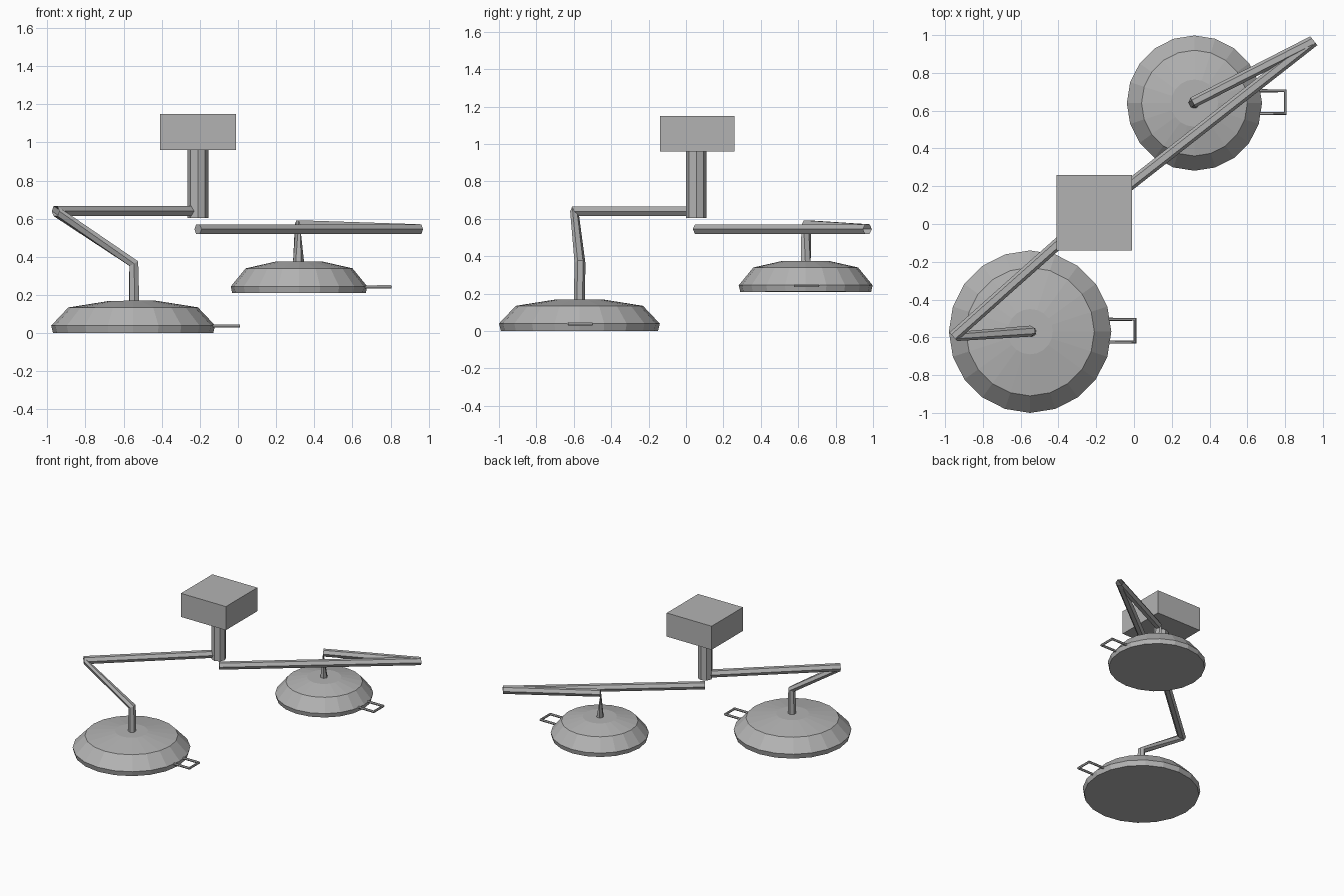
import bpy
import bmesh
from math import cos, sin, tau
from mathutils import Vector

if "Cube" in bpy.data.objects:
    bpy.data.objects.remove(bpy.data.objects["Cube"], do_unlink=True)

GREY = (0.45, 0.45, 0.45, 1)
grey = bpy.data.materials.new("light grey metal")
grey.use_nodes = True
grey.diffuse_color = GREY
grey.node_tree.nodes["Principled BSDF"].inputs["Base Color"].default_value = GREY

Z = Vector((0, 0, 1))
UP = Vector((-0.001, 0, 1))  # nearly vertical, so a side direction exists


def finish(name, bm):
    bmesh.ops.recalc_face_normals(bm, faces=bm.faces)
    mesh = bpy.data.meshes.new(name)
    bm.to_mesh(mesh)
    bm.free()
    mesh.materials.append(grey)
    obj = bpy.data.objects.new(name, mesh)
    bpy.context.collection.objects.link(obj)
    return obj


def loft(name, stations, sides=6):
    """Skin a closed, capped tube through (centre, normal, radius) rings."""
    bm = bmesh.new()
    rings = []
    for centre, normal, radius in stations:
        n = Vector(normal).normalized()
        s = Z.cross(n).normalized()
        u = n.cross(s)
        rings.append([bm.verts.new(Vector(centre) + radius * (s * cos(tau * i / sides) + u * sin(tau * i / sides)))
                      for i in range(sides)])
    for a, b in zip(rings, rings[1:]):
        for i in range(sides):
            j = (i + 1) % sides
            bm.faces.new((a[i], a[j], b[j], b[i]))
    bm.faces.new(rings[0])
    bm.faces.new(rings[-1])
    return finish(name, bm)


def lamp_head(name, x, y, z, profile):
    loft(name, [((x, y, z + h), UP, r) for r, h in profile], 20)


def handle(name, x, y, z):
    """U-shaped grip sticking out towards +x."""
    end, half = x + 0.14, 0.06
    loft(name, [((x, y + half, z), (1, 0, 0), 0.009),
                ((end, y + half, z), (1, -1, 0), 0.01),
                ((end, y - half, z), (-1, -1, 0), 0.01),
                ((x, y - half, z), (-1, 0, 0), 0.009)])


def arm(name, start, elbow, wrist, wrist_normal, foot):
    """Long boom that folds back at the elbow and drops to the lamp."""
    start, elbow, wrist = Vector(start), Vector(elbow), Vector(wrist)
    along = elbow - start
    back = elbow - wrist
    loft(name, [(start, along, 0.03), (elbow, along, 0.03),
                (wrist, wrist_normal, 0.029),
                (foot, (back.x * 0.01, back.y * 0.01, 1), 0.03)])


# Ceiling housing and column
bm = bmesh.new()
bmesh.ops.create_cube(bm, size=1)
for v in bm.verts:
    v.co = Vector((-0.21 + v.co.x * 0.4, 0.06 + v.co.y * 0.4, 1.055 + v.co.z * 0.19))
finish("ceiling_housing", bm)
loft("column", [((-0.21, 0.055, 0.605), UP, 0.054), ((-0.21, 0.055, 0.97), UP, 0.054)], 8)

# Two folding arms
arm("front_arm", (-0.235, 0.045, 0.64), (-0.957, -0.597, 0.64),
    (-0.547, -0.567, 0.365), (-0.83, -0.06, 1.55), (-0.545, -0.57, 0.15))
arm("back_arm", (-0.21, 0.06, 0.545), (0.952, 0.97, 0.545),
    (0.312, 0.643, 0.567), (0.88, 0.47, 0), (0.318, 0.64, 0.36))

# Lamp heads
lamp_head("front_lamp", -0.55, -0.57, 0,
          [(0.42, 0), (0.43, 0.04), (0.34, 0.135), (0.12, 0.17)])
lamp_head("back_lamp", 0.32, 0.64, 0.21,
          [(0.35, 0), (0.358, 0.035), (0.28, 0.13), (0.125, 0.165)])

# Grips
handle("front_handle", -0.135, -0.565, 0.037)
handle("back_handle", 0.66, 0.645, 0.243)
